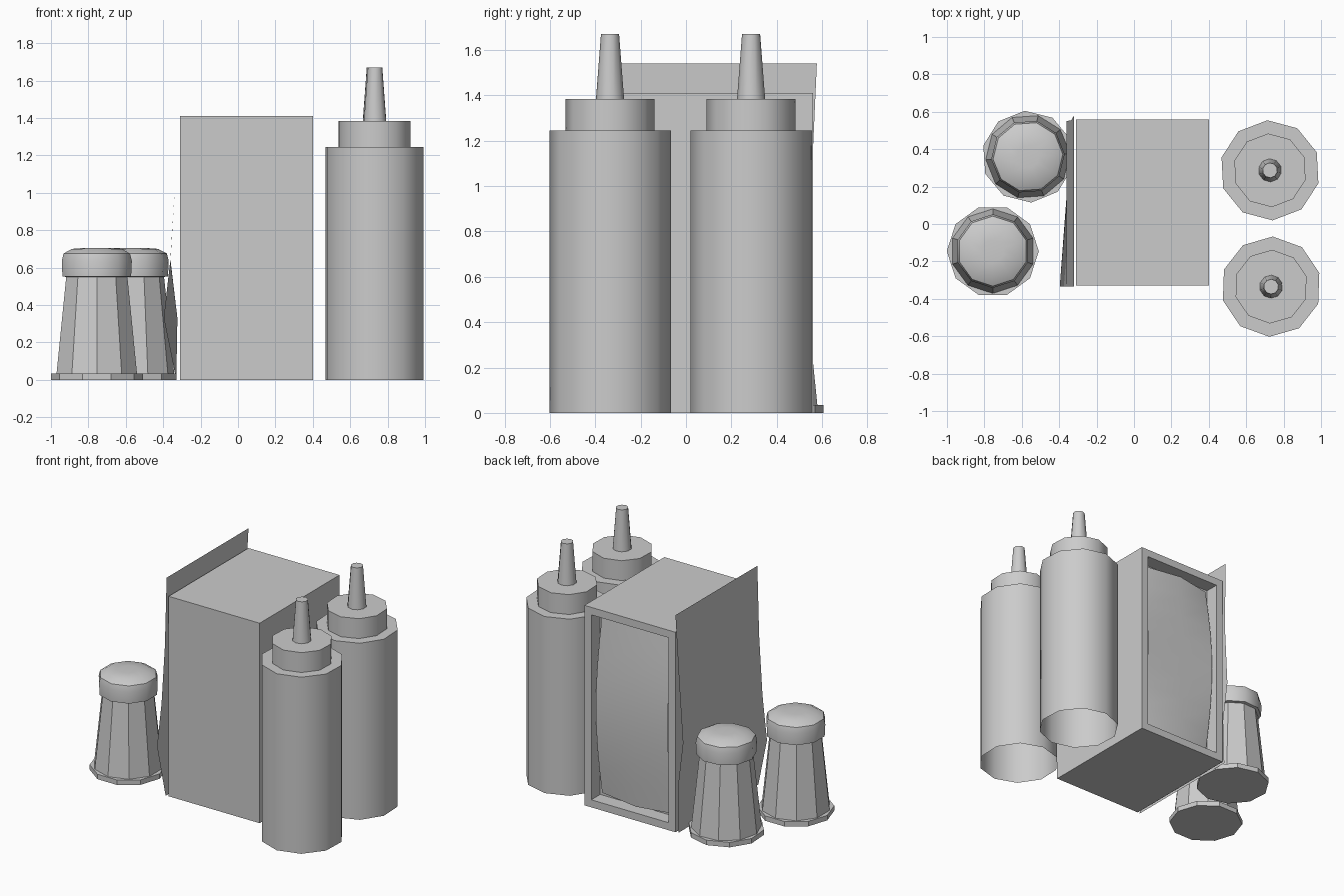
import bpy, bmesh
from math import sin, cos, pi, radians

if "Cube" in bpy.data.objects:
    bpy.data.objects.remove(bpy.data.objects["Cube"])


def finish(name, bm, angle=None):
    me = bpy.data.meshes.new(name)
    bm.to_mesh(me)
    bm.free()
    ob = bpy.data.objects.new(name, me)
    bpy.context.collection.objects.link(ob)
    if angle:
        bpy.ops.object.select_all(action='DESELECT')
        bpy.context.view_layer.objects.active = ob
        ob.select_set(True)
        bpy.ops.object.shade_smooth_by_angle(angle=radians(angle))
    return ob


def lathe(name, profile, center, turn, bottom=True, top=True, angle=None, n=10):
    """Stack of n-sided rings (radius, z), optionally capped."""
    bm = bmesh.new()
    rings = []
    for r, z in profile:
        rings.append([bm.verts.new((center[0] + r * cos(2 * pi * i / n + radians(turn)),
                                    center[1] + r * sin(2 * pi * i / n + radians(turn)), z))
                      for i in range(n)])
    for a, b in zip(rings, rings[1:]):
        for i in range(n):
            j = (i + 1) % n
            bm.faces.new((a[i], a[j], b[j], b[i]))
    if bottom:
        bm.faces.new(rings[0][::-1])
    if top:
        bm.faces.new(rings[-1])
    return finish(name, bm, angle)


def sheet(name, rows):
    """Surface through rows of points."""
    bm = bmesh.new()
    grid = [[bm.verts.new(p) for p in row] for row in rows]
    for a, b in zip(grid, grid[1:]):
        for i in range(len(a) - 1):
            bm.faces.new((a[i], a[i + 1], b[i + 1], b[i]))
    return finish(name, bm, 30)


# napkin holder: box with a recess in its back face
x0, x1, y0, y1, h = -0.31, 0.40, -0.33, 0.56, 1.41
bm = bmesh.new()
bmesh.ops.create_cube(bm, size=1)
for v in bm.verts:
    v.co.x = x1 if v.co.x > 0 else x0
    v.co.y = y1 if v.co.y > 0 else y0
    v.co.z = h if v.co.z > 0 else 0
bm.normal_update()
back = max(bm.faces, key=lambda f: f.normal.y)
bmesh.ops.inset_region(bm, faces=[back], thickness=0.075)
for v in back.verts:
    edge = v.co.copy()
    v.tag = True
res = bmesh.ops.extrude_discrete_faces(bm, faces=[back])
for v in res['faces'][0].verts:
    v.co.y -= 0.10
finish("napkin_holder", bm)

# napkins bulging toward the opening, creased down the middle
rows = []
for k in range(9):
    s = sin(pi * k / 8)
    z = 0.075 + 1.26 * k / 8
    rows.append([(x, y1 - d, z) for x, d in ((0.325, 0.09 - 0.07 * s),
                                             (0.025, 0.04 - 0.02 * s),
                                             (-0.235, 0.09 - 0.07 * s))])
sheet("napkins", rows)

# menu leaning on the holder, twisted near the bottom: z, front x, back x, back y
menu = ((0.0, -0.33, -0.33, 0.555), (0.33, -0.397, -0.324, 0.55), (0.64, -0.362, -0.361, 0.55),
        (1.05, -0.336, -0.336, 0.555), (1.54, -0.322, -0.322, 0.577))
sheet("menu", [[(xb, yb, z), (xf, -0.335, z)] for z, xf, xb, yb in menu])

# squeeze bottles, open underneath
for i, (c, turn) in enumerate((((0.733, -0.335), 16), ((0.727, 0.287), 21)), 1):
    lathe(f"bottle_body_{i}", ((0.268, 0), (0.268, 1.245)), c, turn, bottom=False, angle=45)
    lathe(f"bottle_cap_{i}", ((0.197, 1.245), (0.197, 1.385)), c, turn, bottom=False, angle=45)
    lathe(f"bottle_nozzle_{i}", ((0.062, 1.385), (0.04, 1.67)), c, turn, bottom=False, angle=45)

# salt and pepper shakers
for i, (c, turn) in enumerate((((-0.755, -0.145), 0), ((-0.567, 0.36), 22)), 1):
    lathe(f"shaker_base_{i}", ((0.246, 0), (0.246, 0.035)), c, turn)
    lathe(f"shaker_body_{i}", ((0.226, 0.035), (0.171, 0.56)), c, turn + 18, False, False)
    lathe(f"shaker_cap_{i}", ((0.171, 0.55), (0.193, 0.553), (0.197, 0.635), (0.187, 0.675),
                              (0.14, 0.7), (0.06, 0.706)), c, turn + 18, False, angle=40)
